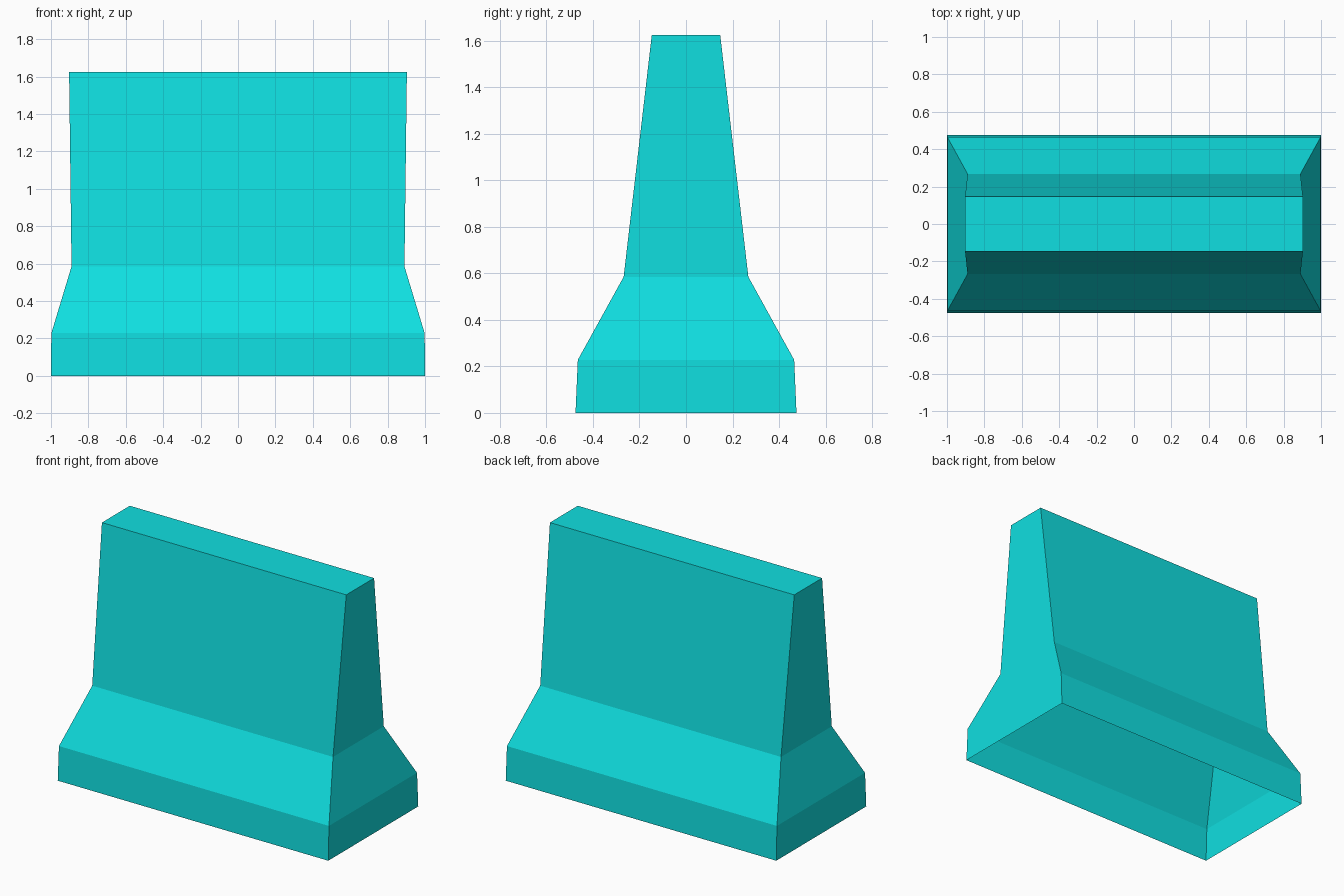
import bpy
import bmesh

# Remove the default cube only
cube = bpy.data.objects.get("Cube")
if cube:
    bpy.data.objects.remove(cube, do_unlink=True)

# Single flat colour
cyan = bpy.data.materials.new("cyan")
cyan.use_nodes = True
colour = (0.005, 0.74, 0.75, 1.0)
cyan.diffuse_color = colour
cyan.node_tree.nodes["Principled BSDF"].inputs["Base Color"].default_value = colour

# Barrier levels from foot to top: half length, half depth, height
LEVELS = [
    (1.0, 0.475, 0.0),
    (0.998, 0.465, 0.228),
    (0.89, 0.268, 0.585),
    (0.903, 0.147, 1.625),
]
CORNERS = [(-1, -1), (1, -1), (1, 1), (-1, 1)]

# Hollow shell: stacked rectangular rings, closed on top and open underneath
bm = bmesh.new()
rings = [[bm.verts.new((sx * hx, sy * hy, z)) for sx, sy in CORNERS]
         for hx, hy, z in LEVELS]
for low, high in zip(rings, rings[1:]):
    for i in range(4):
        j = (i + 1) % 4
        bm.faces.new((low[i], low[j], high[j], high[i]))
bm.faces.new(rings[-1])

mesh = bpy.data.meshes.new("barrier_shell")
bm.to_mesh(mesh)
bm.free()
mesh.materials.append(cyan)
barrier = bpy.data.objects.new("barrier_shell", mesh)
bpy.context.collection.objects.link(barrier)
